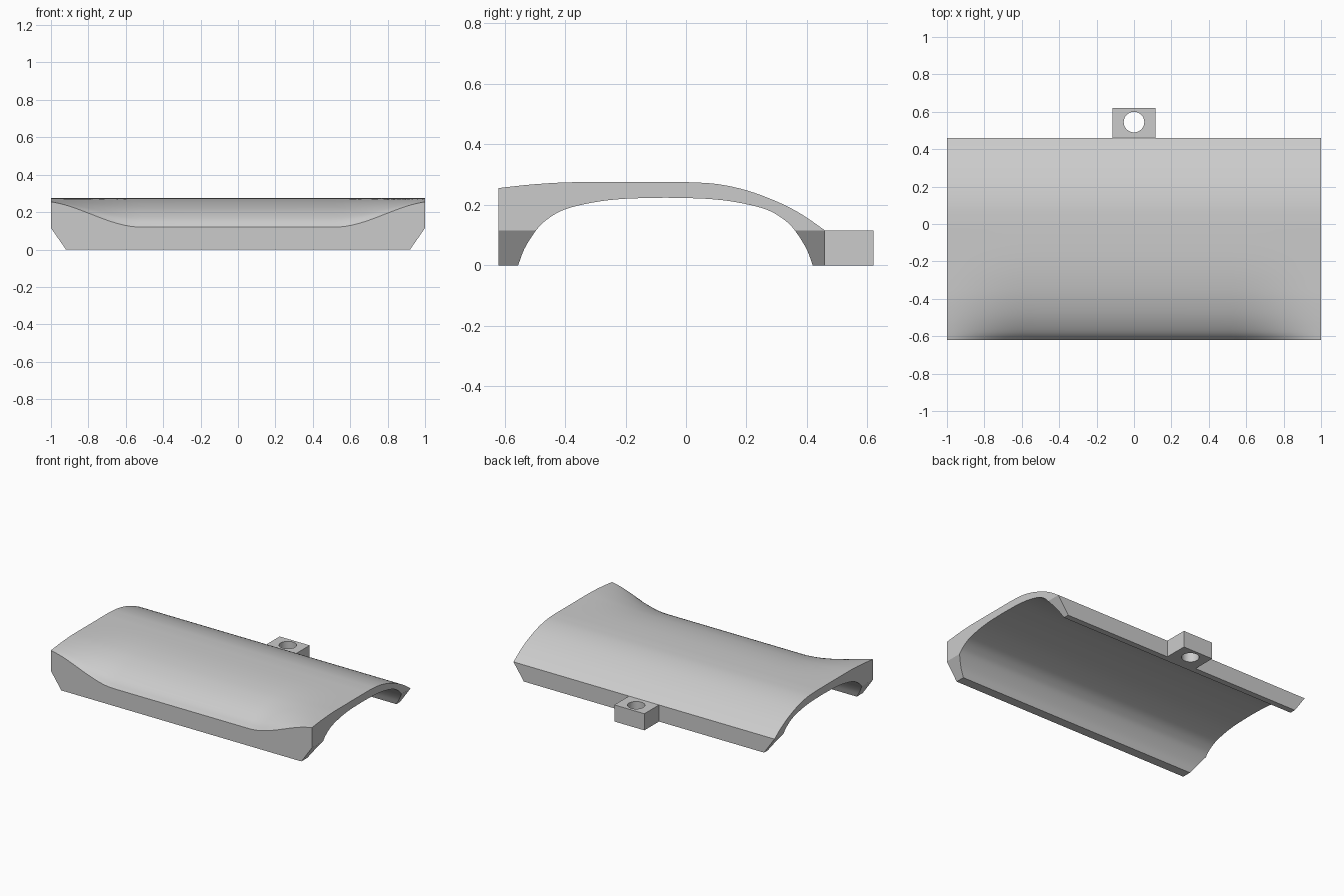
import bpy, bmesh, math
from mathutils import Vector

if "Cube" in bpy.data.objects:
    bpy.data.objects.remove(bpy.data.objects["Cube"])

grey = bpy.data.materials.new("light grey")
grey.use_nodes = True
grey.diffuse_color = (0.6, 0.6, 0.6, 1)
grey.node_tree.nodes["Principled BSDF"].inputs["Base Color"].default_value = (0.6, 0.6, 0.6, 1)

FRONT, BACK, RIM, TOP = -0.62, 0.46, 0.115, 0.275


def spline(points, steps=4):
    """Smooth curve through the points."""
    pts = [Vector(p) for p in points]
    pts = [2 * pts[0] - pts[1]] + pts + [2 * pts[-1] - pts[-2]]
    out = []
    for a, b, c, d in zip(pts, pts[1:], pts[2:], pts[3:]):
        for i in range(steps):
            t = i / steps
            out.append(0.5 * (2 * b + (c - a) * t + (2 * a - 5 * b + 4 * c - d) * t * t
                              + (3 * b - a - 3 * c + d) * t ** 3))
    return out + [pts[-2]]


def make_object(name, bm):
    bmesh.ops.recalc_face_normals(bm, faces=bm.faces)
    mesh = bpy.data.meshes.new(name)
    bm.to_mesh(mesh)
    bm.free()
    mesh.materials.append(grey)
    obj = bpy.data.objects.new(name, mesh)
    bpy.context.collection.objects.link(obj)
    return obj


def activate(obj):
    bpy.ops.object.select_all(action="DESELECT")
    obj.select_set(True)
    bpy.context.view_layer.objects.active = obj


# Outer profiles: low front edge mid-span, raised front edge at the ends
ys = (FRONT, -0.58, -0.5, -0.4, -0.3, -0.2, -0.1, 0)
middle = spline(list(zip(ys, (0.12, 0.166, 0.212, 0.245, 0.263, 0.272, TOP, TOP))))
end = spline(list(zip(ys, (0.255, 0.26, 0.268, 0.274, TOP, TOP, TOP, TOP))))
rear = spline([(0, TOP), (0.1, 0.269), (0.2, 0.248), (0.3, 0.211), (0.38, 0.17), (BACK, RIM)])[1:]

# Inner arch, symmetric about its own centre
half = spline([(0.487, 0), (0.466, 0.055), (0.428, RIM), (0.392, 0.151),
               (0.332, 0.185), (0.232, 0.209), (0.132, 0.22), (0, 0.2235)])
arch = [(-0.068 + y, z) for y, z in half] + [(-0.068 - y, z) for y, z in half[-2::-1]]


def smoothstep(u):
    return u * u * (3 - 2 * u)


def section(x):
    u = max(0, (abs(x) - 0.52) / 0.48)
    t = smoothstep(0.9 * u) / smoothstep(0.9)
    outer = [m.lerp(e, t) for m, e in zip(middle, end)] + rear
    return [(x, y, z) for y, z in [*outer, (BACK, 0), *arch, (FRONT, 0)]]


# Arched shell lofted along x
bm = bmesh.new()
stations = [0.52 + 0.48 * i / 16 for i in range(17)]
stations = [-x for x in reversed(stations)] + [-0.26, 0, 0.26] + stations
rings = [[bm.verts.new(p) for p in section(x)] for x in stations]
for r, s in zip(rings, rings[1:]):
    for i in range(len(r)):
        j = (i + 1) % len(r)
        bm.faces.new((r[i], r[j], s[j], s[i]))
bm.faces.new(rings[0])
bm.faces.new(rings[-1])
bmesh.ops.recalc_face_normals(bm, faces=bm.faces)

# Chamfer the lower ends
for side in (-1, 1):
    cut = bmesh.ops.bisect_plane(bm, geom=bm.verts[:] + bm.edges[:] + bm.faces[:], dist=1e-5,
                                 plane_co=(side * 0.92, 0, 0), plane_no=(side * RIM, 0, -0.08),
                                 clear_outer=True)
    rim = [e for e in cut["geom_cut"] if isinstance(e, bmesh.types.BMEdge) and e.is_boundary]
    bmesh.ops.holes_fill(bm, edges=rim, sides=0)
shell = make_object("arched_shell", bm)
activate(shell)
bpy.ops.object.shade_smooth_by_angle(angle=math.radians(25))

# Mounting lug on the back edge
bm = bmesh.new()
bmesh.ops.create_cube(bm, size=1)
for v in bm.verts:
    v.co = (v.co.x * 0.23, 0.54 + v.co.y * 0.16, (v.co.z + 0.5) * RIM)
lug = make_object("mounting_lug", bm)

# Bolt hole through the lug
bm = bmesh.new()
bmesh.ops.create_cone(bm, cap_ends=True, segments=40, radius1=0.055, radius2=0.055, depth=0.6)
bmesh.ops.translate(bm, verts=bm.verts, vec=(0, 0.545, 0.05))
cutter = make_object("hole_cutter", bm)
cutter.hide_render = True
hole = lug.modifiers.new("hole", "BOOLEAN")
hole.operation = "DIFFERENCE"
hole.object = cutter
hole.solver = "EXACT"
activate(lug)
bpy.ops.object.modifier_apply(modifier="hole")
bpy.data.objects.remove(cutter)
bpy.ops.object.shade_smooth_by_angle(angle=math.radians(25))
